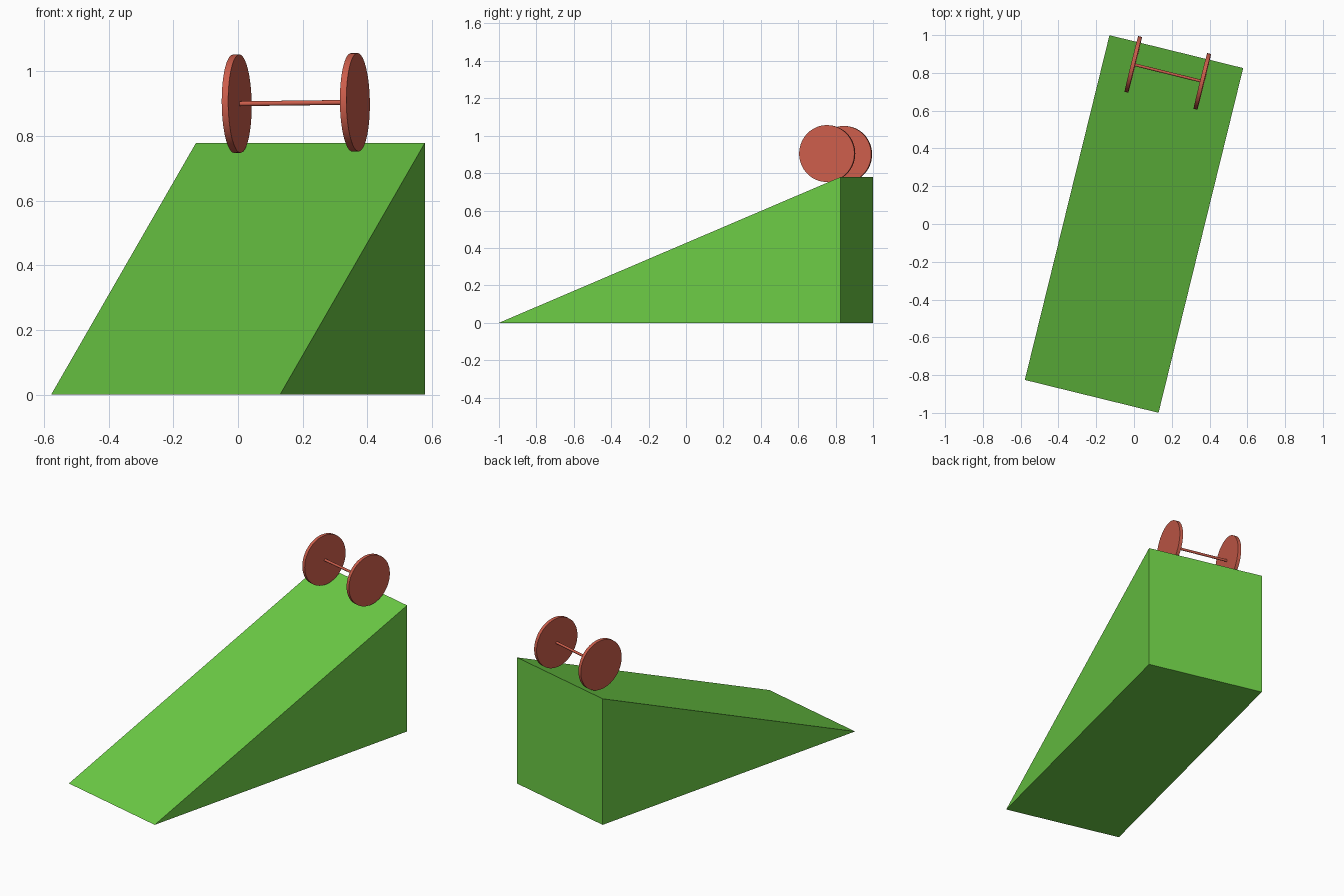
import bpy, bmesh, math
from mathutils import Vector, Matrix

if "Cube" in bpy.data.objects:
    bpy.data.objects.remove(bpy.data.objects["Cube"])

YAW = math.radians(-13.8)


def material(name, color):
    m = bpy.data.materials.new(name)
    m.diffuse_color = color
    m.use_nodes = True
    m.node_tree.nodes["Principled BSDF"].inputs["Base Color"].default_value = m.diffuse_color
    return m


green = material("ramp_green", (0.15, 0.60, 0.06, 1))
red = material("wheel_red", (0.60, 0.11, 0.07, 1))

# Wedge ramp: side profile (y, z) extruded across its width
W, L, H = 0.729, 1.879, 0.779
bm = bmesh.new()
side = bm.faces.new([bm.verts.new((-W / 2, y, z))
                     for y, z in ((-L / 2, 0), (L / 2, 0), (L / 2, H))])
ext = bmesh.ops.extrude_face_region(bm, geom=[side])
moved = [v for v in ext["geom"] if isinstance(v, bmesh.types.BMVert)]
bmesh.ops.translate(bm, verts=moved, vec=(W, 0, 0))
bmesh.ops.recalc_face_normals(bm, faces=bm.faces)
bm.transform(Matrix.Rotation(YAW, 4, 'Z'))
mesh = bpy.data.meshes.new("ramp")
bm.to_mesh(mesh)
bm.free()
mesh.materials.append(green)
bpy.context.collection.objects.link(bpy.data.objects.new("ramp", mesh))

# Wheel set at the top of the ramp, very slightly tilted
left = Vector((-0.004, 0.845, 0.900))
right = Vector((0.3615, 0.755, 0.9045))
axis = right - left


def rod(name, center, radius, depth, sides):
    bpy.ops.mesh.primitive_cylinder_add(vertices=sides, radius=radius, depth=depth, location=center)
    ob = bpy.context.object
    ob.name = name
    ob.rotation_euler = axis.to_track_quat('Z', 'Y').to_euler()
    ob.data.materials.append(red)
    bpy.ops.object.shade_smooth_by_angle(angle=math.radians(30))


rod("left_wheel", left, 0.152, 0.0205, 64)
rod("right_wheel", right, 0.152, 0.0205, 64)
rod("axle", (left + right) / 2, 0.0075, axis.length, 24)
